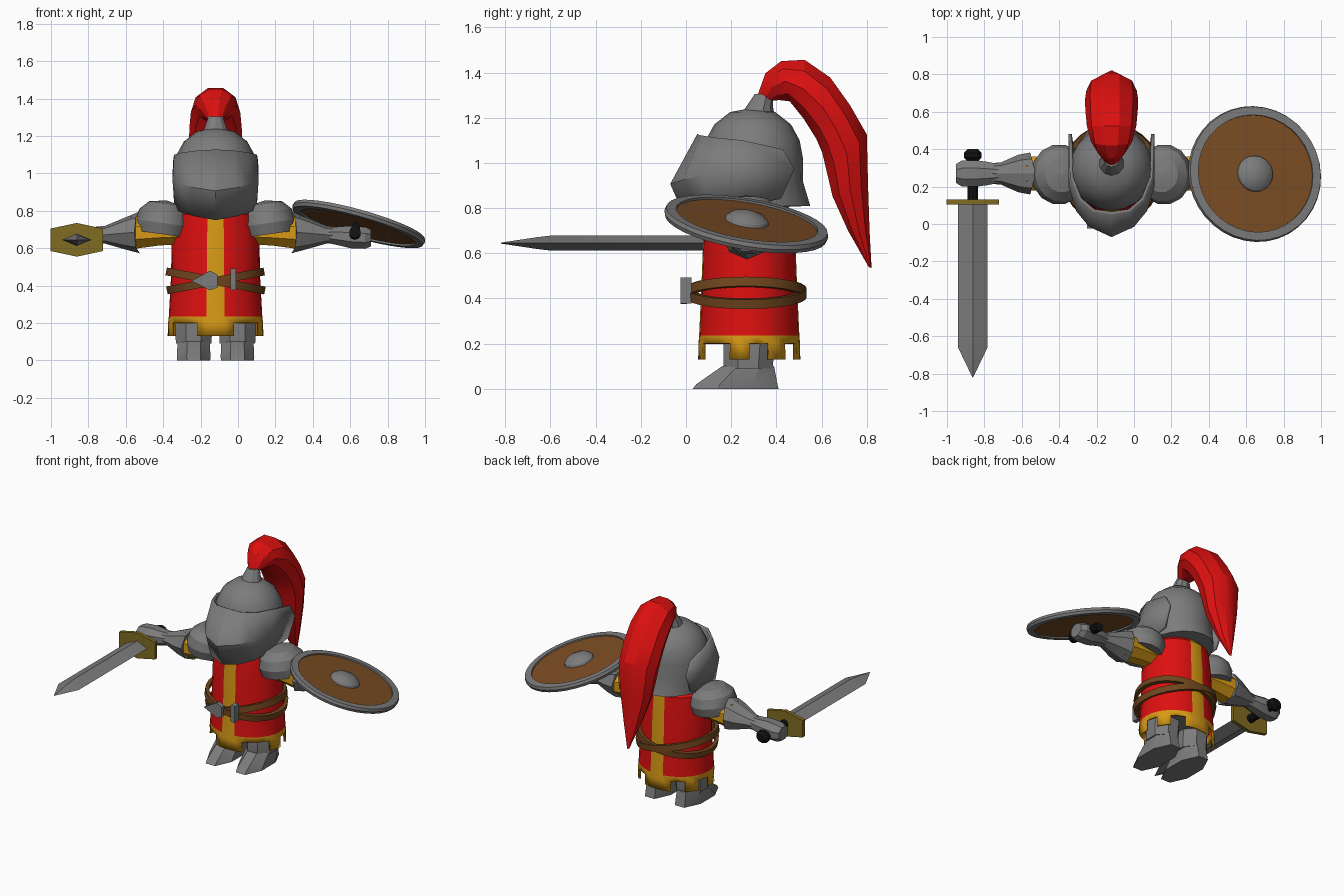
import bpy, bmesh, math
from mathutils import Vector, Matrix, Quaternion

if "Cube" in bpy.data.objects:
    bpy.data.objects.remove(bpy.data.objects["Cube"])

CX = -0.12  # centre line of the figure


def material(name, rgb):
    m = bpy.data.materials.new(name)
    m.diffuse_color = (*rgb, 1)
    m.use_nodes = True
    m.node_tree.nodes["Principled BSDF"].inputs["Base Color"].default_value = m.diffuse_color
    return m


STEEL = material("steel grey", (0.2, 0.2, 0.2))
RED = material("red cloth", (0.72, 0.005, 0.005))
YELLOW = material("yellow cloth", (0.68, 0.32, 0.008))
LEATHER = material("brown leather", (0.16, 0.06, 0.012))
WOOD = material("brown wood", (0.2, 0.075, 0.018))
BRASS = material("dull brass", (0.22, 0.15, 0.015))
BLACK = material("black grip", (0.006, 0.006, 0.006))


def make(name, verts, faces, mats, indices=None, recalc=True):
    me = bpy.data.meshes.new(name)
    me.from_pydata([tuple(v) for v in verts], [], faces)
    for m in mats:
        me.materials.append(m)
    if indices:
        for p, k in zip(me.polygons, indices):
            p.material_index = k
    if recalc:
        bm = bmesh.new()
        bm.from_mesh(me)
        bmesh.ops.recalc_face_normals(bm, faces=bm.faces)
        bm.to_mesh(me)
        bm.free()
    ob = bpy.data.objects.new(name, me)
    bpy.context.collection.objects.link(ob)
    return ob


def loft(name, rings, mat, loop=False):
    """Skin a list of equal closed rings; cap the ends unless looped."""
    n, k = len(rings[0]), len(rings)
    faces = []
    for r in range(k if loop else k - 1):
        a, b = r * n, (r + 1) % k * n
        faces += [(a + i, a + (i + 1) % n, b + (i + 1) % n, b + i) for i in range(n)]
    if not loop:
        faces += [tuple(range(n)), tuple(range((k - 1) * n, k * n))]
    return make(name, [v for r in rings for v in r], faces, [mat])


def ring(c, u, v, n=8, turn=0.5):
    """Ring of n points around c with half axes u and v."""
    c, u, v = Vector(c), Vector(u), Vector(v)
    g = 1 / math.cos(math.pi / n) if turn else 1
    return [c + g * (u * math.cos(a) + v * math.sin(a))
            for a in (2 * math.pi * (i + turn) / n for i in range(n))]


def revolve(name, profile, mat, matrix, n=32, loop=False):
    rings = [[matrix @ p for p in ring((0, 0, z), (r, 0, 0), (0, r, 0), n, 0)] for r, z in profile]
    return loft(name, rings, mat, loop)


def solidify(ob, t):
    m = ob.modifiers.new("thickness", 'SOLIDIFY')
    m.thickness = t
    m.offset = -1


def box(name, c, size, mat):
    x, y, z = (s / 2 for s in size)
    cx, cy, cz = c
    loft(name, [[(cx + a * x, cy + d * y, cz + b * z) for a, b in ((-1, -1), (1, -1), (1, 1), (-1, 1))]
                for d in (-1, 1)], mat)


# Tunic: striped body, yellow hem and cut tabs
N = 32
levels = [(0.82, 0.17, 0.16), (0.78, 0.215, 0.195), (0.63, 0.235, 0.205), (0.45, 0.238, 0.212),
          (0.235, 0.25, 0.222), (0.2, 0.254, 0.225), (0.13, 0.256, 0.226)]
verts, faces, idx = [], [], []
for z, hx, hy in levels:
    for i in range(N):
        a = 2 * math.pi * i / N
        verts.append((CX + hx * math.sin(a), 0.28 - hy * math.cos(a), z))
for r in range(len(levels) - 1):
    for i in range(N):
        j = min(i, N - 1 - i)
        if r == 5 and j not in (0, 1, 6, 7, 10, 11, 14, 15):
            continue
        a, b = r * N + i, r * N + (i + 1) % N
        faces.append((a, a + N, b + N, b))
        idx.append(1 if r >= 4 or j in (0, 15) else 0)
faces.append(tuple(range(N)))
idx.append(0)
solidify(make("tunic", verts, faces, [RED, YELLOW], idx, False), 0.015)
revolve("tunic_lining", [(0.2, 0.215), (0.2, 0.23)], STEEL, Matrix.Translation((CX, 0.28, 0)))

# Crossed belts and buckles
for name, tilt, r in (("belt_a", 11, 0.245), ("belt_b", -11, 0.241)):
    mat = Matrix.Translation((CX, 0.265, 0.425)) @ Matrix.Rotation(math.radians(tilt), 4, 'Y')
    revolve(name, [(r, -0.021), (r + 0.024, -0.021), (r + 0.024, 0.021), (r, 0.021)], LEATHER, mat, 28, True)
box("buckle_loop", (-0.025, 0.0, 0.435), (0.03, 0.05, 0.115), STEEL)
tag = [(-0.25, 0.425), (-0.15, 0.375), (-0.11, 0.39), (-0.11, 0.46), (-0.15, 0.48)]
loft("buckle_tag", [[(x, y, z) for x, z in tag] for y in (-0.025, 0.005)], STEEL)

# Mirrored limbs
for side, s in (("right", -1), ("left", 1)):
    X = lambda rel: CX + s * rel

    def limb(name, rows, mat, n=8, vee=0):
        rings = []
        for k, (rel, ry, rz, cz) in enumerate(rows):
            pts = ring((X(rel), 0.27, cz), (0, ry, 0), (0, 0, rz), n, 0 if vee else 0.5)
            if vee and k in (0, 1):  # pointed cuff edge
                for p in pts:
                    p.x += s * vee * (abs(p.y - 0.27) / ry)
            rings.append(pts)
        return loft(name, rings, mat)

    # sabaton and leg
    foot = [(0, 0.22, 0.088, 0.19), (0.02, 0.225, 0.09, 0.18), (0.1, 0.275, 0.086, 0.115)]
    loft(side + "_foot", [ring((X(0.117), y, z), (hx, 0, 0), (0, hy, 0)) for z, y, hx, hy in foot], STEEL)
    leg = [(0.09, 0.275, 0.095, 0.108), (0.2, 0.28, 0.1, 0.115), (0.24, 0.28, 0.095, 0.11)]
    loft(side + "_leg", [ring((X(0.117), y, z), (hx, 0, 0), (0, hy, 0)) for z, y, hx, hy in leg], STEEL)
    # sleeve, gauntlet and fist
    limb(side + "_sleeve", [(0.18, 0.08, 0.07, 0.69), (0.3, 0.085, 0.07, 0.685), (0.455, 0.092, 0.088, 0.682)], YELLOW)
    limb(side + "_gauntlet_cuff", [(0.405, 0.112, 0.112, 0.685), (0.47, 0.1, 0.09, 0.68),
                                   (0.59, 0.06, 0.048, 0.672), (0.64, 0.055, 0.045, 0.67)], STEEL, 8, 0.03)
    limb(side + "_fist", [(0.58, 0.045, 0.04, 0.672), (0.66, 0.062, 0.05, 0.665), (0.72, 0.07, 0.06, 0.66),
                          (0.8, 0.07, 0.058, 0.655), (0.832, 0.05, 0.045, 0.655)], STEEL)
    # shoulder plate, a tilted half dome
    mat = Matrix.Translation((X(0.285), 0.265, 0.705)) @ Matrix.Rotation(math.radians(-8 * s), 4, 'Y') \
        @ Matrix.Diagonal((1, 1.08, 1, 1))
    revolve(side + "_shoulder_plate", [(0.135, -0.03), (0.15, 0.03), (0.135, 0.09), (0.09, 0.135), (0.002, 0.152)],
            STEEL, mat, 14)

# Helmet shell, flared only at the back
shell = []
for r, z in [(0.215, 0.79), (0.222, 0.92), (0.223, 1.02), (0.208, 1.1), (0.17, 1.17), (0.1, 1.225), (0.002, 1.243)]:
    pts = ring((CX, 0.295, z), (r, 0, 0), (0, r, 0), 20, 0)
    if z < 0.8:
        for p in pts:
            p.y += max(0, p.y - 0.35) * 0.25
            p.z += 0.02 if p.y > 0.3 else 0
    shell.append(pts)
loft("helmet_shell", shell, STEEL)

# Visor: upper edge, keel line and lower edge of one half, mirrored
rows = [[(0, .05, 1.128), (.1, .065, 1.122), (.175, .13, 1.112), (.222, .25, 1.10), (.228, .43, 1.06)],
        [(0, -.07, .907), (.12, -.015, .925), (.19, .07, .945), (.23, .2, .96), (.23, .48, .973)],
        [(0, .0, .75), (.11, .03, .77), (.18, .1, .79), (.218, .22, .81), (.222, .42, .84)]]
verts = []
for row in rows:
    full = [(-x, y, z) for x, y, z in row[:0:-1]] + row
    verts += [(CX + x, y, z) for x, y, z in full]
faces = [(r * 9 + i, r * 9 + 9 + i, r * 9 + 10 + i, r * 9 + 1 + i) for r in range(2) for i in range(8)]
solidify(make("visor", verts, faces, [STEEL], None, False), 0.018)

# Plume socket and plume
loft("plume_socket", [ring((CX, y, z), (r, 0, 0), (0, r, 0), 10) for y, z, r in
                      ((0.315, 1.2, 0.075), (0.325, 1.245, 0.058), (0.345, 1.305, 0.038))], STEEL)
plume = [(.315, 1.3, .385, 1.275, .04), (.35, 1.4, .415, 1.275, .075), (.42, 1.455, .46, 1.268, .11),
         (.525, 1.463, .52, 1.19, .132), (.64, 1.385, .575, 1.1, .14), (.73, 1.26, .6, 1.04, .142),
         (.805, 1.13, .62, .95, .135), (.81, .9, .645, .85, .11), (.815, .7, .715, .7, .062),
         (.822, .533, .808, .54, .008)]
loft("plume", [ring((CX, (a + c) / 2, (b + d) / 2), (w, 0, 0), (0, (a - c) / 2, (b - d) / 2), 10, 0)
               for a, b, c, d, w in plume], RED)

# Sword: diamond blade, hexagonal guard, grip, pommel
SX, SZ = -0.862, 0.645
loft("sword_blade", [ring((SX, y, SZ), (w, 0, 0), (0, 0, t), 4, 0) for y, w, t in
                     ((0.12, .079, .033), (-0.6, .079, .033), (-0.66, .079, .026), (-0.82, .002, .002))], STEEL)
hexa = [(-.14, .06), (0, .09), (.14, .06), (.14, -.06), (0, -.09), (-.14, -.06)]
loft("sword_guard", [[(SX + x, y, SZ + z) for x, z in hexa] for y in (0.105, 0.13)], BRASS)
loft("sword_grip", [ring((SX, y, SZ), (.027, 0, 0), (0, 0, .027), 10) for y in (0.12, 0.36)], BLACK)
loft("sword_pommel", [ring((SX, y, SZ), (r, 0, 0), (0, 0, r * 0.85), 10) for y, r in
                      ((.338, .03), (.355, .047), (.38, .047), (.4, .028))], BLACK)

# Shield: tilted disc with rim, boss and hand grip
tilt = Vector((0, 0, 1)).rotation_difference(Vector((0.28, 0.17, 1)).normalized())
M = Matrix.Translation((0.645, 0.267, 0.73)) @ tilt.to_matrix().to_4x4()
revolve("shield_rim", [(.318, -.02), (.362, -.018), (.368, .0), (.362, .018), (.318, .02)], STEEL, M, 36, True)
revolve("shield_board", [(.002, -.01), (.325, -.01), (.325, .01), (.002, .012)], WOOD, M, 36)
revolve("shield_boss", [(.1, .005), (.094, .025), (.07, .045), (.035, .056), (.002, .06)], STEEL, M, 20)
loft("shield_grip", [ring((0.625, y, z), (.03, 0, 0), (0, 0, .03), 10) for y, z in ((0.13, .685), (0.4, .655))], BLACK)
loft("shield_grip_end", [ring((0.63, y, .7), (.022, 0, 0), (0, 0, .04), 8) for y in (0.13, 0.17)], BLACK)

# Smooth shading with hard edges kept
for ob in bpy.context.collection.objects:
    ob.select_set(True)
    bpy.context.view_layer.objects.active = ob
bpy.ops.object.shade_smooth_by_angle(angle=math.radians(28))
